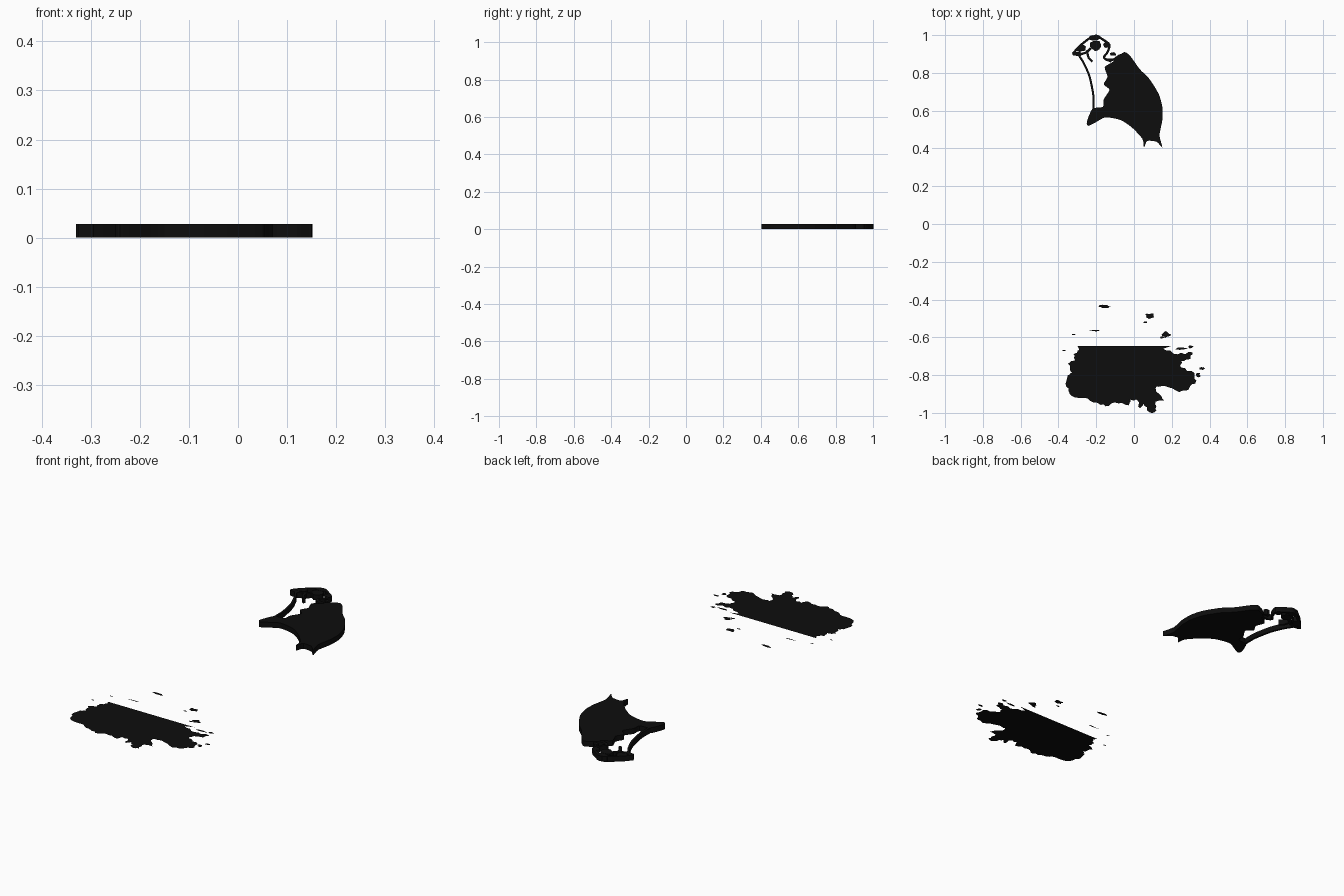
import bpy
import bmesh
import random
from math import cos, sin, tau
from mathutils import Vector

random.seed(4)
SLAB_HEIGHT = 0.028
SPLATTER_LEVEL = 0.039

default_cube = bpy.data.objects.get("Cube")
if default_cube:
    bpy.data.objects.remove(default_cube, do_unlink=True)

# Single ink colour shared by every part
ink = bpy.data.materials.new("ink_black")
ink.use_nodes = True
ink_colour = (0.004, 0.004, 0.004, 1)
ink.diffuse_color = ink_colour
ink.node_tree.nodes["Principled BSDF"].inputs["Base Color"].default_value = ink_colour


def rounded(points, steps, closed=True):
    """Pass a smooth curve through the given outline points."""
    points = [Vector(p) for p in points]
    count = len(points)
    result = []
    for i in range(count if closed else count - 1):
        if closed:
            before, start, end, after = (points[(i + k) % count] for k in (-1, 0, 1, 2))
        else:
            before, start = points[max(i - 1, 0)], points[i]
            end, after = points[i + 1], points[min(i + 2, count - 1)]
        for step in range(steps):
            t = step / steps
            tangent_in = (end - before) * 0.35
            tangent_out = (after - start) * 0.35
            ease = t * t * (3 - 2 * t)
            result.append(start * (1 - ease) + end * ease
                          + tangent_in * t * (1 - t) ** 2
                          - tangent_out * t * t * (1 - t))
    if not closed:
        result.append(points[-1])
    return result


def ragged(points, steps, amount):
    """Break the edges of an outline into small random notches."""
    result = []
    for i, point in enumerate(points):
        start, end = Vector(point), Vector(points[(i + 1) % len(points)])
        result.append(start)
        normal = Vector((start.y - end.y, end.x - start.x)).normalized()
        for step in range(1, steps):
            offset = normal * random.uniform(-amount, amount)
            result.append(start.lerp(end, step / steps) + offset)
    return result


def plate(name, outlines, bottom, height=0):
    """Fill outlines as flat sheets and extrude them when a height is given."""
    bm = bmesh.new()
    for outline in outlines:
        verts = [bm.verts.new((p[0], p[1], bottom)) for p in outline]
        face = bm.faces.new(verts)
        face.normal_update()
        if face.normal.z < 0:
            face.normal_flip()
        if height:
            extruded = bmesh.ops.extrude_face_region(bm, geom=[face], use_keep_orig=True)
            raised = [v for v in extruded["geom"] if isinstance(v, bmesh.types.BMVert)]
            bmesh.ops.translate(bm, verts=raised, vec=(0, 0, height))
    if height:
        bmesh.ops.recalc_face_normals(bm, faces=bm.faces)
    bmesh.ops.triangulate(bm, faces=[f for f in bm.faces if len(f.verts) > 4])
    mesh = bpy.data.meshes.new(name)
    bm.to_mesh(mesh)
    bm.free()
    mesh.materials.append(ink)
    obj = bpy.data.objects.new(name, mesh)
    bpy.context.collection.objects.link(obj)
    return obj


def strand(points, width):
    """Outline of a thin ribbon following a path."""
    path = rounded(points, 4, closed=False)
    left, right = [], []
    for i, point in enumerate(path):
        direction = path[min(i + 1, len(path) - 1)] - path[max(i - 1, 0)]
        side = Vector((-direction.y, direction.x)).normalized() * width / 2
        left.append(point + side)
        right.append(point - side)
    return left + right[::-1]


def blob(x, y, width, depth, sides=14, rough=0.2):
    """Outline of an irregular drop."""
    outline = []
    for i in range(sides):
        angle = tau * i / sides
        scale = 1 + random.uniform(-rough, rough)
        outline.append((x + cos(angle) * width * scale, y + sin(angle) * depth * scale))
    return outline


# Thick curved body with pointed tails
body = [
    (-.05, .91), (-.02, .89), (.03, .82), (.08, .77), (.13, .69), (.15, .62),
    (.15, .55), (.135, .47), (.15, .405), (.12, .435), (.07, .44), (.053, .405),
    (.045, .45), (-.01, .51), (-.07, .55), (-.15, .565), (-.2, .54),
    (-.24, .52), (-.25, .54), (-.22, .61), (-.165, .62), (-.16, .66),
    (-.13, .71), (-.16, .74), (-.14, .78), (-.155, .83), (-.11, .86), (-.08, .89),
]
plate("curved_body", [rounded(body, 4)], 0, SLAB_HEIGHT)

# Long thin stem joining the body to the ornament
stem = [(-.215, .6), (-.215, .68), (-.235, .78), (-.265, .85), (-.29, .89)]
plate("stem", [strand(stem, 0.011)], 0, SLAB_HEIGHT)

# Ornament of curls and drops
curls = [
    [(-.325, .9), (-.29, .94), (-.24, .98), (-.2, .997), (-.17, .98)],
    [(-.325, .9), (-.28, .9), (-.25, .91), (-.23, .93)],
    [(-.17, .98), (-.13, .95), (-.14, .91), (-.16, .88), (-.12, .86)],
    [(-.15, .87), (-.11, .87), (-.08, .89), (-.05, .9)],
    [(-.25, .92), (-.24, .88), (-.22, .86)],
]
plate("ornament_curls", [strand(c, 0.012) for c in curls], 0, SLAB_HEIGHT)
drops = [(-.2, .945, .03, .03), (-.28, .93, .025, .018), (-.21, .985, .03, .013),
         (-.145, .95, .018, .018), (-.3, .9, .025, .012), (-.11, .9, .015, .01)]
plate("ornament_drops", [blob(*d) for d in drops], 0, SLAB_HEIGHT)

# Paper-thin splatter with one straight edge
straight_edge = [(.2, -.645), (-.3, -.645)]
splatter_rim = [
    (-.29, -.665), (-.32, -.69), (-.31, -.72), (-.35, -.74), (-.325, -.79),
    (-.35, -.8), (-.36, -.86), (-.33, -.91), (-.26, -.92), (-.2, -.945),
    (-.15, -.965), (-.1, -.945), (-.03, -.96), (-.02, -.93), (.02, -.935),
    (.03, -.975), (.05, -.95), (.08, -.995), (.12, -.99), (.115, -.94),
    (.16, -.935), (.12, -.89), (.12, -.86), (.17, -.86), (.24, -.89),
    (.29, -.875), (.33, -.83), (.32, -.79), (.25, -.76), (.25, -.725),
    (.3, -.715), (.31, -.68), (.23, -.69), (.155, -.66),
]
rim = ragged(splatter_rim, 4, 0.006)[:-3]
plate("splatter", [straight_edge + rim], SPLATTER_LEVEL)

# Loose flecks around the splatter
flecks = [(-.16, -.437, .03, .008), (.085, -.487, .024, .014), (.17, -.585, .02, .015),
          (.15, -.6, .012, .006), (.06, -.52, .008, .005), (.25, -.66, .03, .006),
          (.36, -.765, .015, .007), (.34, -.8, .012, .01), (-.32, -.585, .01, .003),
          (-.21, -.565, .03, .003), (-.37, -.67, .007, .004), (.3, -.65, .012, .008)]
plate("flecks", [blob(*f, rough=0.3) for f in flecks], SPLATTER_LEVEL)

# Lowest drip, reaching the far end of the splatter
plate("drip", [blob(.095, -.985, .02, .015, rough=0)], SPLATTER_LEVEL)
